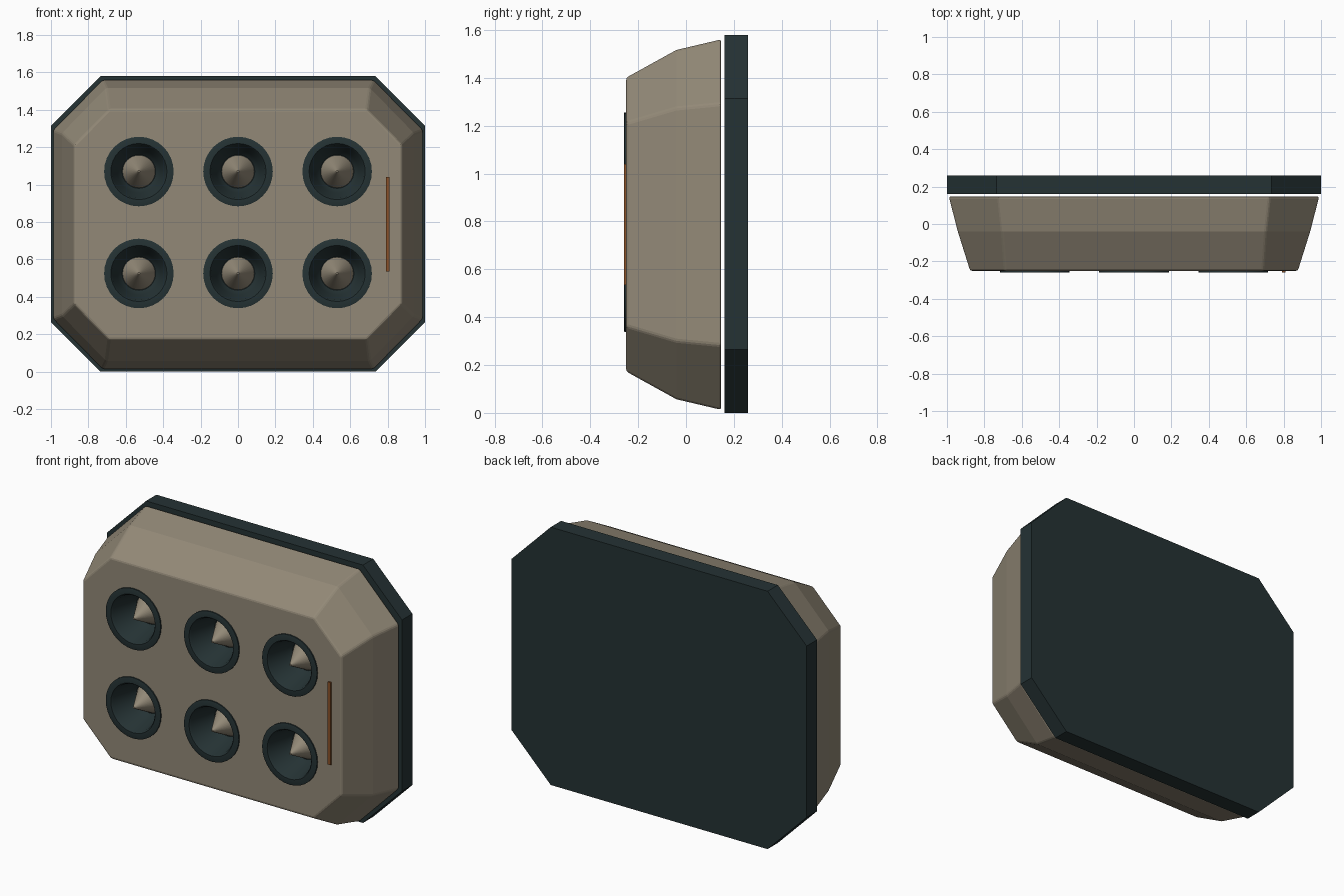
import bpy, bmesh, math

if "Cube" in bpy.data.objects:
    bpy.data.objects.remove(bpy.data.objects["Cube"])


def material(name, rgb):
    m = bpy.data.materials.new(name)
    m.diffuse_color = (*rgb, 1)
    m.use_nodes = True
    m.node_tree.nodes["Principled BSDF"].inputs["Base Color"].default_value = m.diffuse_color
    return m


TAN = material("warm_grey", (0.29, 0.25, 0.185))
DARK = material("dark_teal", (0.018, 0.032, 0.034))
RUST = material("rust_orange", (0.25, 0.08, 0.02))


def finish(name, bm, mat):
    bmesh.ops.recalc_face_normals(bm, faces=bm.faces)
    me = bpy.data.meshes.new(name)
    bm.to_mesh(me)
    bm.free()
    me.materials.append(mat)
    ob = bpy.data.objects.new(name, me)
    bpy.context.collection.objects.link(ob)
    return ob


def loft(name, sections, zc, mat):
    """Octagon sections (y, half width, half height, corner x, corner z)."""
    bm = bmesh.new()
    rings = []
    for y, X, Z, cx, cz in sections:
        pts = [(X, -cz), (X, cz), (cx, Z), (-cx, Z),
               (-X, cz), (-X, -cz), (-cx, -Z), (cx, -Z)]
        rings.append([bm.verts.new((x, y, zc + z)) for x, z in pts])
    for a, b in zip(rings, rings[1:]):
        for i in range(8):
            j = (i + 1) % 8
            bm.faces.new((a[i], a[j], b[j], b[i]))
    bm.faces.new(rings[0])
    bm.faces.new(rings[-1])
    return finish(name, bm, mat)


def lathe(name, profile, cx, cz, mat, seg=32, closed=False, capped=False):
    """Turn (radius, y) points about a front-to-back axis."""
    bm = bmesh.new()
    rings = []
    for r, y in profile:
        rings.append([bm.verts.new((cx + r * math.cos(2 * math.pi * i / seg), y,
                                    cz + r * math.sin(2 * math.pi * i / seg)))
                      for i in range(seg)])
    pairs = list(zip(rings, rings[1:]))
    if closed:
        pairs.append((rings[-1], rings[0]))
    for a, b in pairs:
        for i in range(seg):
            j = (i + 1) % seg
            bm.faces.new((a[i], a[j], b[j], b[i]))
    if capped:
        bm.faces.new(rings[0])
        bm.faces.new(rings[-1])
    return finish(name, bm, mat)


def smooth(ob, deg):
    bpy.ops.object.select_all(action='DESELECT')
    ob.select_set(True)
    bpy.context.view_layer.objects.active = ob
    bpy.ops.object.shade_smooth_by_angle(angle=math.radians(deg))


# Back plate, separated from the housing by a thin gap
loft("back_plate", [(0.16, 1.0, 0.79, 0.735, 0.525),
                    (0.26, 1.0, 0.79, 0.735, 0.525)], 0.79, DARK)

# Tapered housing
body = loft("housing", [(-0.25, 0.876, 0.614, 0.69, 0.425),
                        (-0.04, 0.942, 0.73, 0.705, 0.487),
                        (0.147, 0.99, 0.774, 0.725, 0.505)], 0.787, TAN)
bev = body.modifiers.new("soft_edges", 'BEVEL')
bev.width = 0.01
bev.segments = 2
bev.limit_method = 'ANGLE'
bev.angle_limit = math.radians(25)

# Six recessed emitters
for row, z in (("upper", 1.07), ("lower", 0.525)):
    for col, x in (("left", -0.53), ("middle", 0.0), ("right", 0.53)):
        tag = f"{row}_{col}"
        cutter = lathe("cutter_" + tag, [(0.17, -0.4), (0.17, -0.07)], x, z, DARK, capped=True)
        cutter.hide_render = True
        cutter.hide_set(True)
        cut = body.modifiers.new("recess_" + tag, 'BOOLEAN')
        cut.operation = 'DIFFERENCE'
        cut.solver = 'EXACT'
        cut.object = cutter
        # flange, funnel wall and floor
        smooth(lathe("emitter_cup_" + tag,
                     [(0.186, -0.247), (0.186, -0.258), (0.18, -0.26), (0.15, -0.26),
                      (0.142, -0.25), (0.115, -0.13), (0.09, -0.1), (0.01, -0.1),
                      (0.01, -0.085), (0.168, -0.085), (0.168, -0.247)],
                     x, z, DARK, closed=True), 30)
        # centre spike
        smooth(lathe("emitter_cone_" + tag,
                     [(0.088, -0.098), (0.085, -0.104), (0.006, -0.25)],
                     x, z, TAN, capped=True), 30)

# Indicator strip on the right of the front face
bm = bmesh.new()
bmesh.ops.create_cube(bm, size=1)
for v in bm.verts:
    v.co = (0.80 + v.co.x * 0.02, -0.254 + v.co.y * 0.012, 0.787 + v.co.z * 0.505)
finish("indicator_strip", bm, RUST)
